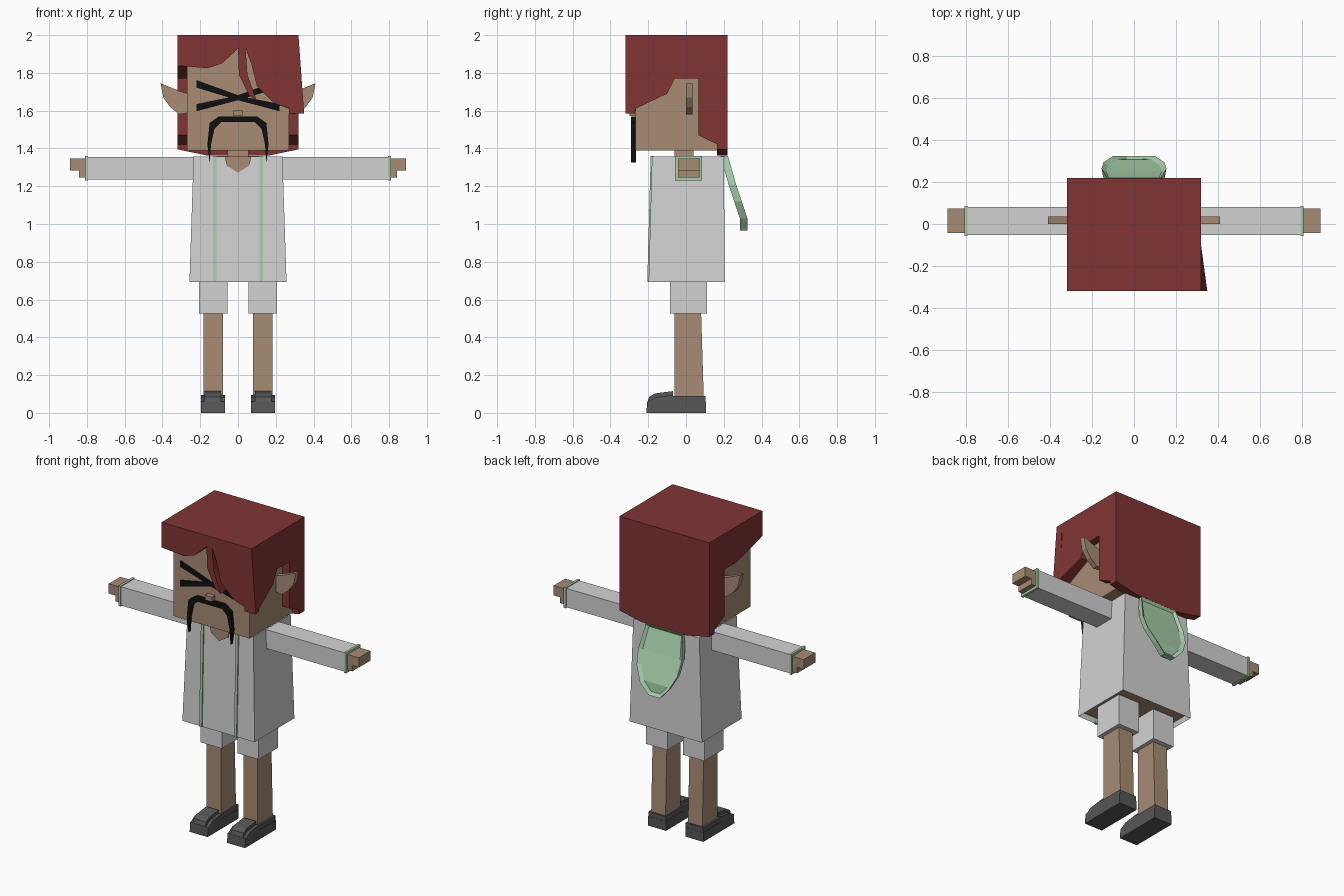
import bpy, bmesh
from mathutils import Vector

cube = bpy.data.objects.get("Cube")
if cube:
    bpy.data.objects.remove(cube, do_unlink=True)


def material(name, r, g, b):
    m = bpy.data.materials.new(name)
    m.use_nodes = True
    m.diffuse_color = (r, g, b, 1)
    bsdf = m.node_tree.nodes["Principled BSDF"]
    bsdf.inputs["Base Color"].default_value = (r, g, b, 1)
    bsdf.inputs["Roughness"].default_value = 0.9
    return m


HAIR = material("dark red hair", 0.22, 0.034, 0.034)
SKIN = material("tan skin", 0.39, 0.265, 0.175)
CLOTH = material("off white cloth", 0.65, 0.65, 0.65)
GREEN = material("pale green trim", 0.39, 0.63, 0.41)
SHOE = material("dark grey leather", 0.095, 0.095, 0.095)
BLACK = material("black", 0.005, 0.005, 0.005)


def finish(name, bm, *mats):
    bmesh.ops.recalc_face_normals(bm, faces=bm.faces)
    mesh = bpy.data.meshes.new(name)
    bm.to_mesh(mesh)
    bm.free()
    for m in mats:
        mesh.materials.append(m)
    ob = bpy.data.objects.new(name, mesh)
    bpy.context.collection.objects.link(ob)
    return ob


def prism(name, pts, axis, a, b, mat):
    """Extrude a 2D outline along an axis from a to b."""
    def place(p, t):
        c = list(p)
        c.insert("xyz".index(axis), t)
        return c
    bm = bmesh.new()
    low = [bm.verts.new(place(p, a)) for p in pts]
    top = [bm.verts.new(place(p, b)) for p in pts]
    bm.faces.new(low)
    bm.faces.new(top)
    for i in range(len(pts)):
        j = (i + 1) % len(pts)
        bm.faces.new((low[i], low[j], top[j], top[i]))
    return finish(name, bm, mat)


def block(name, x, y, z, mat, y_top=None, x_top=None):
    """Box from ranges, optionally tapered towards the top."""
    bm = bmesh.new()
    bmesh.ops.create_cube(bm, size=1)
    for v in bm.verts:
        k = [int(c > 0) for c in v.co]
        xr = x_top if k[2] and x_top else x
        yr = y_top if k[2] and y_top else y
        v.co = (xr[k[0]], yr[k[1]], z[k[2]])
    return finish(name, bm, mat)


def mirrored(ob):
    """Copy a part to the other side, across x = 0."""
    bm = bmesh.new()
    bm.from_mesh(ob.data)
    for v in bm.verts:
        v.co.x *= -1
    finish(ob.name.replace("left", "right"), bm, *ob.data.materials)


# Head, neck and nose
block("head", (-.27, .27), (-.268, .17), (1.39, 1.95), SKIN)
block("neck", (-.055, .055), (-.06, .04), (1.3, 1.4), SKIN)
block("nose", (-.025, .025), (-.3, -.26), (1.572, 1.602), SKIN)
mirrored(prism("left_ear", [(.26, 1.69), (.3, 1.7), (.41, 1.745), (.395, 1.67),
                            (.36, 1.62), (.31, 1.58), (.26, 1.59)],
               "y", 0, .035, SKIN))

# Closed eyes drawn as strokes meeting in the middle
mirrored(prism("left_upper_eye_stroke", [(0, 1.682), (.22, 1.762), (.22, 1.722), (0, 1.655)],
               "y", -.274, -.266, BLACK))
mirrored(prism("left_lower_eye_stroke", [(0, 1.68), (.22, 1.635), (.22, 1.597), (0, 1.655)],
               "y", -.275, -.266, BLACK))

# Drooping moustache
half = [(.1, 1.57), (.15, 1.535), (.162, 1.42), (.15, 1.325), (.143, 1.42),
        (.125, 1.505), (.09, 1.54)]
prism("moustache", half + [(-x, z) for x, z in reversed(half)], "y", -.29, -.266, BLACK)

# Hair: crown, fringe, back and side panels
block("hair_crown", (-.32, .32), (-.32, .22), (1.93, 2), HAIR)
fringe = prism("hair_fringe", [(-.32, 2), (-.32, 1.838), (-.16, 1.825), (-.085, 1.85), (-.04, 1.89),
                               (0, 1.93), (.005, 1.79), (.06, 1.68), (.1, 1.65), (.05, 1.79),
                               (.04, 1.93), (.07, 1.85), (.1, 1.73), (.19, 1.64),
                               (.35, 1.585), (.32, 2)],
               "y", -.32, -.27, HAIR)
prism("hair_back", [(-.32, 2), (-.32, 1.395), (-.16, 1.362), (.16, 1.362), (.32, 1.395), (.32, 2)],
      "y", .165, .22, HAIR)
rear = [(-.06, 1.77), (.065, 1.77), (.065, 1.47), (.22, 1.395), (.22, 2), (-.32, 2)]
prism("hair_right_side", [(-.32, 1.838)] + rear, "x", -.32, -.27, HAIR)
side = prism("hair_left_side", [(-.32, 1.585), (-.1, 1.69)] + rear, "x", .27, .32, HAIR)
for v in side.data.vertices:
    if v.co.x > .3 and v.co.z < 1.6 and v.co.y < -.3:
        v.co.x = .35
for v in fringe.data.vertices:
    if v.co.x > .33 and v.co.y > -.3:
        v.co.x = .34

# Robe: tapered block with a hollow, skin coloured underside
robe = block("robe", (-.257, .257), (-.198, .206), (.693, 1.357), CLOTH,
             y_top=(-.18, .2), x_top=(-.235, .235))
bm = bmesh.new()
bm.from_mesh(robe.data)
bm.normal_update()
under = [f for f in bm.faces if f.normal.z < -.9]
bmesh.ops.inset_region(bm, faces=under, thickness=.015)
for f in under:
    f.material_index = 1
    for v in f.verts:
        v.co.z += .03
bm.to_mesh(robe.data)
bm.free()
robe.data.materials.append(SKIN)

# Neckline and the green edging down the front
prism("neckline", [(-.07, 1.358), (-.06, 1.31), (0, 1.272), (.06, 1.31), (.07, 1.358)],
      "y", -.189, -.18, SKIN)
mirrored(block("left_front_trim", (.115, .133), (-.205, -.19), (.692, 1.36), GREEN,
               y_top=(-.187, -.172)))

# Arms
mirrored(block("left_sleeve", (.225, .8), (-.052, .08), (1.235, 1.356), CLOTH))
mirrored(block("left_cuff", (.795, .81), (-.058, .086), (1.23, 1.361), GREEN))
mirrored(block("left_hand", (.8, .89), (-.043, .074), (1.283, 1.346), SKIN))
mirrored(block("left_thumb", (.8, .843), (-.043, .074), (1.246, 1.29), SKIN))

# Legs and shoes
mirrored(block("left_shorts_leg", (.055, .207), (-.085, .11), (.525, .73), CLOTH))
mirrored(block("left_leg", (.08, .182), (-.06, .094), (.08, .53), SKIN, y_top=(-.06, .08)))
mirrored(block("left_shoe_sole", (.069, .197), (-.21, .105), (0, .06), SHOE,
               y_top=(-.205, .105)))
mirrored(block("left_shoe_heel", (.071, .195), (-.08, .104), (.055, .09), SHOE))
toe = prism("left_shoe_toe", [(-.205, .055), (-.195, .085), (-.165, .103), (-.07, .115), (-.07, .055)],
            "x", .069, .197, SHOE)
bev = bmesh.new()
bev.from_mesh(toe.data)
edges = [e for e in bev.edges if abs(e.verts[0].co.x - e.verts[1].co.x) < .001
         and min(v.co.z for v in e.verts) > .08]
bmesh.ops.bevel(bev, geom=edges, offset=.02, segments=2, affect='EDGES')
bev.to_mesh(toe.data)
bev.free()
mirrored(toe)

# Hood hanging on the back: tapering shell with a raised rim
rows = [(.13, .222, 1.36), (.155, .265, 1.21), (.145, .295, 1.12),
        (.1, .325, 1.03), (.04, .325, .965)]
bm = bmesh.new()
grid = [[bm.verts.new((s * w, y, z)) for s in (-1, 1)] for w, y, z in rows]
for a, b in zip(grid, grid[1:]):
    bm.faces.new((a[0], a[1], b[1], b[0]))
outer = list(bm.faces)
bmesh.ops.recalc_face_normals(bm, faces=outer)
if outer[0].normal.y < 0:
    bmesh.ops.reverse_faces(bm, faces=outer)
back = bmesh.ops.extrude_face_region(bm, geom=outer, use_keep_orig=True)
for v in back["geom"]:
    if isinstance(v, bmesh.types.BMVert):
        v.co += Vector((0, -.04, 0))
        v.co.x *= .95
bmesh.ops.recalc_face_normals(bm, faces=bm.faces)
bmesh.ops.inset_region(bm, faces=outer, thickness=.022, depth=0)
for v in {v for f in outer for v in f.verts}:
    v.co.y -= .015
finish("hood", bm, GREEN)
